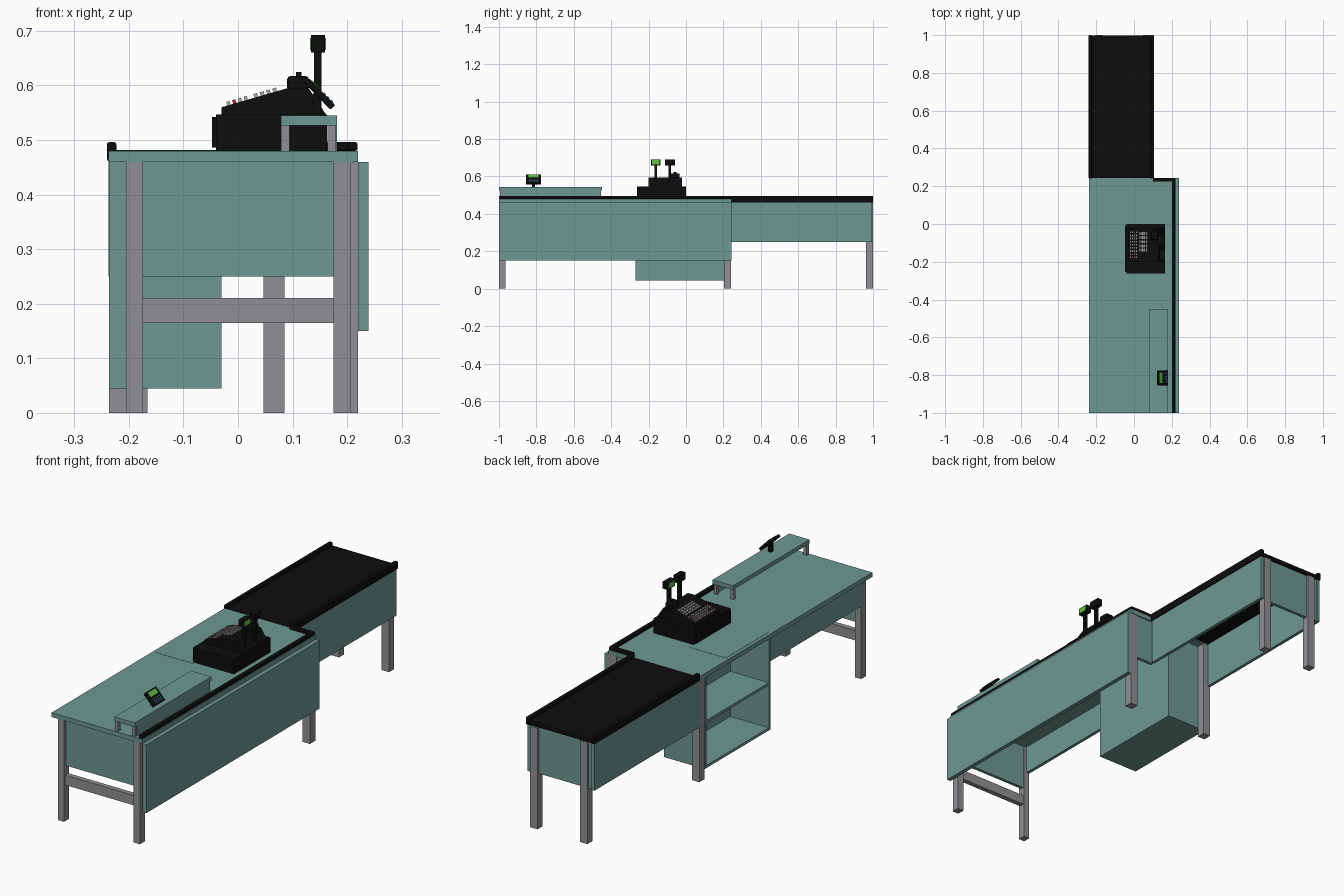
import bpy, bmesh
from math import radians, atan2
from mathutils import Vector, Matrix

if "Cube" in bpy.data.objects:
    bpy.data.objects.remove(bpy.data.objects["Cube"])


def material(name, color):
    m = bpy.data.materials.new(name)
    m.diffuse_color = (*color, 1)
    m.use_nodes = True
    m.node_tree.nodes["Principled BSDF"].inputs["Base Color"].default_value = m.diffuse_color
    return m


TEAL = material("teal", (0.155, 0.318, 0.285))
STEEL = material("steel", (0.28, 0.275, 0.295))
BLACK = material("black", (0.004, 0.004, 0.004))
WHITE = material("key_grey", (0.45, 0.45, 0.45))
RED = material("key_red", (0.5, 0.02, 0.03))
GREEN = material("screen_green", (0.12, 0.55, 0.06))
BLUE = material("key_blue", (0.05, 0.2, 0.45))


def add(name, bm, mat):
    bmesh.ops.recalc_face_normals(bm, faces=bm.faces)
    me = bpy.data.meshes.new(name)
    bm.to_mesh(me)
    bm.free()
    me.materials.append(mat)
    ob = bpy.data.objects.new(name, me)
    bpy.context.collection.objects.link(ob)
    return ob


def block(name, center, size, mat, frame=Matrix(), bevel=0):
    bm = bmesh.new()
    bmesh.ops.create_cube(bm, size=1, matrix=Matrix.Diagonal((*size, 1)))
    ob = add(name, bm, mat)
    ob.matrix_world = frame @ Matrix.Translation(center)
    if bevel:
        mod = ob.modifiers.new("bevel", "BEVEL")
        mod.width, mod.segments = bevel, 2
    return ob


def box(name, x, y, z, mat, bevel=0):
    center = [(a + b) / 2 for a, b in (x, y, z)]
    size = [b - a for a, b in (x, y, z)]
    return block(name, center, size, mat, bevel=bevel)


def extrude_y(name, profile, y0, y1, mat):
    bm = bmesh.new()
    face = bm.faces.new([bm.verts.new((x, y0, z)) for x, z in profile])
    new = bmesh.ops.extrude_face_region(bm, geom=[face])["geom"]
    bmesh.ops.translate(bm, vec=(0, y1 - y0, 0),
                        verts=[v for v in new if isinstance(v, bmesh.types.BMVert)])
    return add(name, bm, mat)


# Main counter: top, customer panel, aprons
box("counter_top", (-.237, .22), (-1, .243), (.46, .48), TEAL)
box("customer_panel", (.22, .239), (-1, .243), (.15, .46), TEAL)
box("front_apron", (-.205, .19), (-.985, -.97), (.25, .46), TEAL)
box("side_apron", (-.205, -.19), (-.97, -.27), (.33, .46), TEAL)
box("step_apron", (.09, .205), (.222, .237), (.25, .46), TEAL)
box("inset_plate", (-.222, -.037), (-.275, .03), (.479, .481), TEAL)

# Legs and front stretcher
for name, x, y in (("front_left_leg", (-.205, -.175), (-1, -.965)),
                   ("front_right_leg", (.175, .207), (-1, -.965)),
                   ("middle_left_leg", (-.236, -.2), (.203, .241)),
                   ("middle_right_leg", (.182, .22), (.203, .241)),
                   ("belt_left_leg", (-.204, -.166), (.963, 1)),
                   ("belt_right_leg", (.047, .085), (.963, 1))):
    box(name, x, y, (0, .46), STEEL)
box("front_stretcher", (-.175, .175), (-.993, -.97), (.165, .21), STEEL)

# Open cabinet facing the cashier
box("cabinet_back", (-.042, -.03), (-.27, .202), (.045, .46), TEAL)
for name, y in (("cabinet_front_side", (-.27, -.258)), ("cabinet_rear_side", (.19, .202))):
    box(name, (-.236, -.042), y, (.045, .46), TEAL)
for name, z in (("cabinet_floor", (.045, .057)), ("cabinet_shelf", (.25, .262))):
    box(name, (-.236, -.042), (-.258, .19), z, TEAL)

# Conveyor section: belt, rails, skirt panels
box("belt", (-.225, .092), (.243, .998), (.462, .482), BLACK, .004)
for name, x in (("belt_left_rail", (-.24, -.223)), ("belt_right_rail", (.088, .106))):
    box(name, x, (.241, 1), (.461, .496), BLACK, .004)
box("cross_rail", (.1, .219), (.225, .243), (.48, .496), BLACK, .004)
box("counter_rail", (.2, .219), (-1, .243), (.48, .496), BLACK, .004)
for name, x in (("belt_left_skirt", (-.237, -.222)), ("belt_right_skirt", (.086, .101))):
    box(name, x, (.243, .995), (.25, .461), TEAL)
box("belt_end_skirt", (-.222, .086), (.975, .99), (.25, .461), TEAL)

# Raised customer shelf
box("raised_shelf", (.079, .181), (-1, -.45), (.526, .545), TEAL)
box("raised_shelf_panel", (.172, .181), (-.984, -.466), (.48, .526), TEAL)
for x in (.079, .164):
    for y in (-.995, -.47):
        box("raised_shelf_leg", (x, x + .015), (y, y + .015), (.48, .526), STEEL)

# Card terminal, tilted toward the customer
box("terminal_post", (.137, .151), (-.824, -.806), (.545, .585), BLACK)
tilt = Matrix.Translation((.15, -.815, .584)) @ Matrix.Rotation(radians(46), 4, "Y")
block("terminal_body", (0, 0, 0), (.068, .08, .012), BLACK, tilt, .002)
block("terminal_screen", (-.017, 0, .0065), (.022, .055, .002), GREEN, tilt)
for i in range(3):
    for j in range(4):
        block("terminal_key", (.006 + i * .009, -.021 + j * .014, .0065),
              (.005, .008, .003), BLUE, tilt)

# Cash register: drawer base and wedge body
box("register_base", (-.04, .163), (-.262, 0), (.48, .547), BLACK)
box("register_drawer", (-.048, -.04), (-.255, -.008), (.486, .542), BLACK)
extrude_y("register_body", [(-.03, .547), (-.03, .56), (.088, .594), (.13, .594), (.161, .547)],
          -.2, -.022, BLACK)
box("receipt_printer", (.09, .13), (-.084, -.034), (.59, .617), BLACK, .006)
box("printer_knob", (.106, .116), (-.066, -.052), (.616, .624), BLACK)

# Register keys on the slope
slope = Matrix.Translation((-.03, 0, .56)) @ Matrix.Rotation(-atan2(.034, .118), 4, "Y")
for i in range(4):
    for j in range(9):
        mat = RED if (i, j) in ((1, 0), (1, 1), (2, 8)) else WHITE
        block("function_key", (.014 + i * .011, -.176 + j * .0165, .003),
              (.006, .009, .008), mat, slope)
for i in range(4):
    for j in range(5):
        block("number_key", (.066 + i * .012, -.138 + j * .022, .003),
              (.007, .015, .008), WHITE, slope)

# Two display poles, one facing each way
for name, y, side in (("customer", -.162, 1), ("cashier", -.086, -1)):
    box(name + "_display_pole", (.139, .153), (y - .007, y + .007), (.56, .67), BLACK)
    box(name + "_display", (.134, .159), (y - .026, y + .026), (.66, .692), BLACK)
    x = .1465 + side * .013
    box(name + "_screen", (x - .0015, x + .0015), (y - .021, y + .021), (.665, .687), GREEN)
